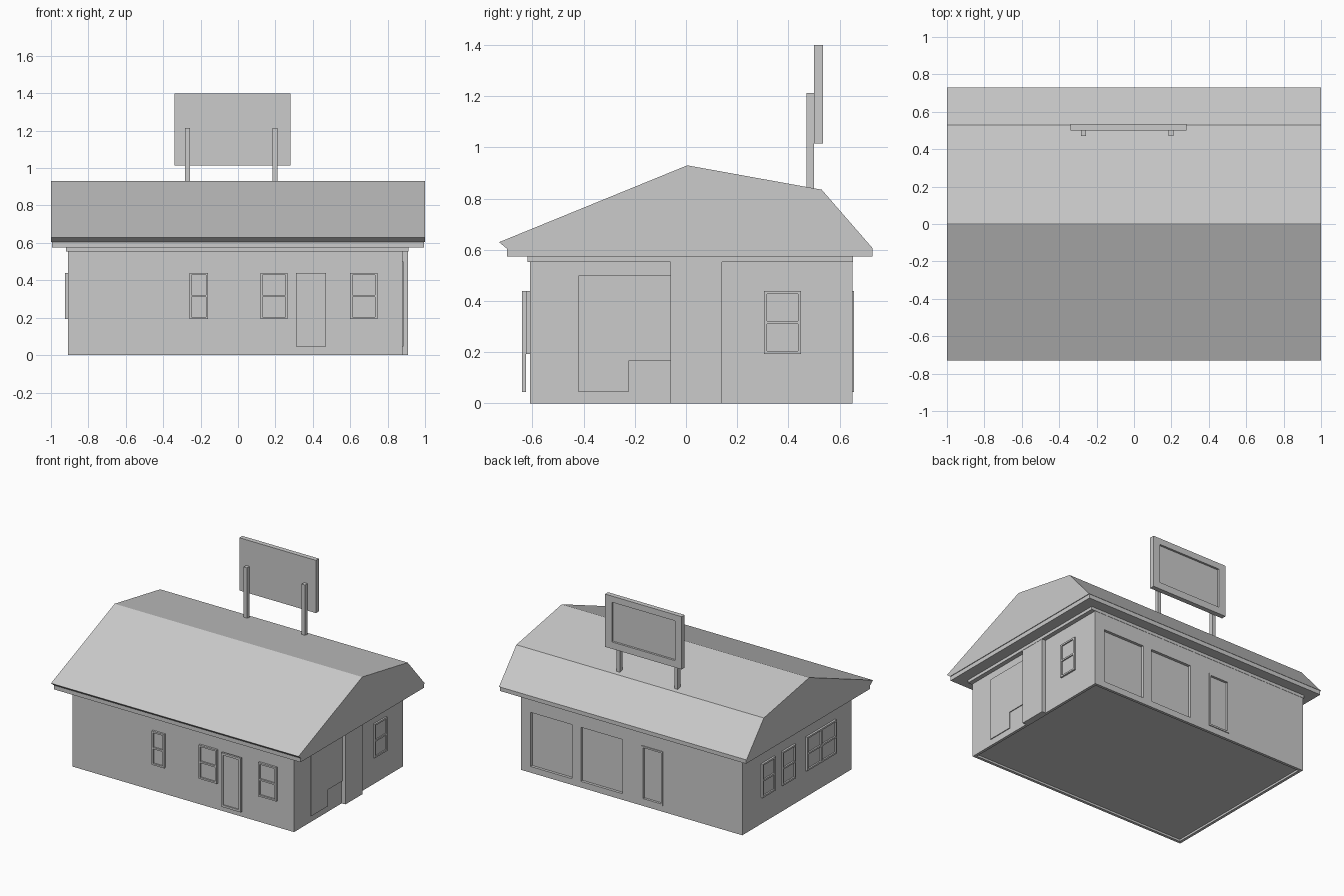
import bpy, bmesh

if "Cube" in bpy.data.objects:
    bpy.data.objects.remove(bpy.data.objects["Cube"])

# Wall planes: front y, back y, left x, right x
FRONT, BACK, LEFT, RIGHT = -0.61, 0.65, -0.91, 0.88


def add_mesh(name, bm):
    bmesh.ops.recalc_face_normals(bm, faces=bm.faces)
    me = bpy.data.meshes.new(name)
    bm.to_mesh(me)
    bm.free()
    ob = bpy.data.objects.new(name, me)
    bpy.context.collection.objects.link(ob)
    return ob


def add_box(bm, x0, x1, y0, y1, z0, z1):
    vs = bmesh.ops.create_cube(bm, size=1)["verts"]
    for v in vs:
        v.co = ((x0 + x1) / 2 + v.co.x * (x1 - x0),
                (y0 + y1) / 2 + v.co.y * (y1 - y0),
                (z0 + z1) / 2 + v.co.z * (z1 - z0))


def box(name, *dims):
    bm = bmesh.new()
    add_box(bm, *dims)
    return add_mesh(name, bm)


def prism(name, profile, x0, x1):
    """Extrude a (y, z) profile along x."""
    bm = bmesh.new()
    face = bm.faces.new([bm.verts.new((x0, y, z)) for y, z in profile])
    ext = bmesh.ops.extrude_face_region(bm, geom=[face])["geom"]
    bmesh.ops.translate(bm, vec=(x1 - x0, 0, 0),
                        verts=[g for g in ext if isinstance(g, bmesh.types.BMVert)])
    return add_mesh(name, bm)


def on_wall(wall, u0, u1, z0, z1, d0, d1):
    """Box limits for a part lying on a wall; d is the distance outwards."""
    plane = {"front": FRONT, "back": BACK, "left": LEFT, "right": RIGHT}[wall]
    s = -1 if wall in ("front", "left") else 1
    a, b = sorted((plane + s * d0, plane + s * d1))
    return (u0, u1, a, b, z0, z1) if wall in ("front", "back") else (a, b, u0, u1, z0, z1)


def framed(name, wall, u0, u1, z0, z1, d0, d1, pane, bar=0.012, cols=1, rows=1):
    """Frame bars with a sunken pane, split into columns and rows."""
    bm = bmesh.new()
    add_box(bm, *on_wall(wall, u0 + bar / 2, u1 - bar / 2, z0 + bar / 2, z1 - bar / 2, d0, pane))
    for i in range(cols + 1):
        u = u0 + (u1 - u0 - bar) * i / cols
        add_box(bm, *on_wall(wall, u, u + bar, z0, z1, d0, d1))
    for j in range(rows + 1):
        z = z0 + (z1 - z0 - bar) * j / rows
        add_box(bm, *on_wall(wall, u0, u1, z, z + bar, d0, d1))
    return add_mesh(name, bm)


def cut(target, name, *dims):
    cutter = box(name, *dims)
    mod = target.modifiers.new(name, "BOOLEAN")
    mod.operation, mod.solver, mod.object = "DIFFERENCE", "EXACT", cutter
    bpy.context.view_layer.objects.active = target
    bpy.ops.object.modifier_apply(modifier=mod.name)
    bpy.data.objects.remove(cutter)


# Walls with hollow underside and recessed garage bays at the back
walls = box("walls", LEFT, RIGHT, FRONT, BACK, 0, 0.56)
cut(walls, "floor_cut", LEFT + 0.02, RIGHT - 0.02, FRONT + 0.02, BACK - 0.02, -0.1, 0.015)
for u0, u1 in ((0.465, 0.80), (0.06, 0.395)):
    cut(walls, "bay_cut", *on_wall("back", u0, u1, 0.045, 0.44, -0.02, 0.1))
cut(walls, "back_door_cut", *on_wall("back", -0.26, -0.11, 0.055, 0.43, -0.012, 0.1))

# Pilaster on the right side and trim under the eaves
box("side_pilaster", RIGHT - 0.01, 0.91, -0.06, 0.14, 0, 0.555)
box("eave_trim", -0.92, 0.912, -0.62, 0.652, 0.553, 0.577)

# Roof and its fascia slab
prism("roof", [(-0.73, 0.63), (0.005, 0.93), (0.53, 0.835), (0.73, 0.605), (-0.70, 0.605)], -1, 1)
box("roof_fascia", -0.995, 0.995, -0.70, 0.728, 0.575, 0.607)

# Windows: wall, start, end, columns, depth
for wall, u0, u1, cols, d in (
        ("front", -0.26, -0.16, 1, 0.015), ("front", 0.12, 0.265, 1, 0.015),
        ("front", 0.60, 0.745, 1, 0.015), ("right", 0.305, 0.45, 1, 0.012),
        ("left", 0.285, 0.435, 1, 0.015), ("left", 0.05, 0.20, 1, 0.015),
        ("left", -0.42, -0.08, 2, 0.015)):
    framed(wall + "_window", wall, u0, u1, 0.193, 0.44, -0.005, d, 0.004, cols=cols, rows=2)

# Doors
framed("front_door", "front", 0.31, 0.47, 0.045, 0.44, 0.015, 0.03, 0.022, bar=0.016)
framed("back_door_frame", "back", -0.27, -0.10, 0.045, 0.44, -0.015, 0.006, -0.011)

# Side entrance: door leaf and the shop window beside it
box("side_door", *on_wall("right", -0.42, -0.225, 0.045, 0.50, -0.005, 0.006))
box("side_shop_window", *on_wall("right", -0.225, -0.06, 0.165, 0.50, -0.005, 0.006))

# Rooftop sign board with a sunken panel on its back, on two posts
board = box("sign_board", -0.34, 0.28, 0.50, 0.535, 1.015, 1.40)
cut(board, "sign_cut", -0.285, 0.225, 0.52, 0.6, 1.065, 1.355)
for x in (-0.27, 0.198):
    box("sign_post", x - 0.013, x + 0.013, 0.47, 0.50, 0.83, 1.213)
